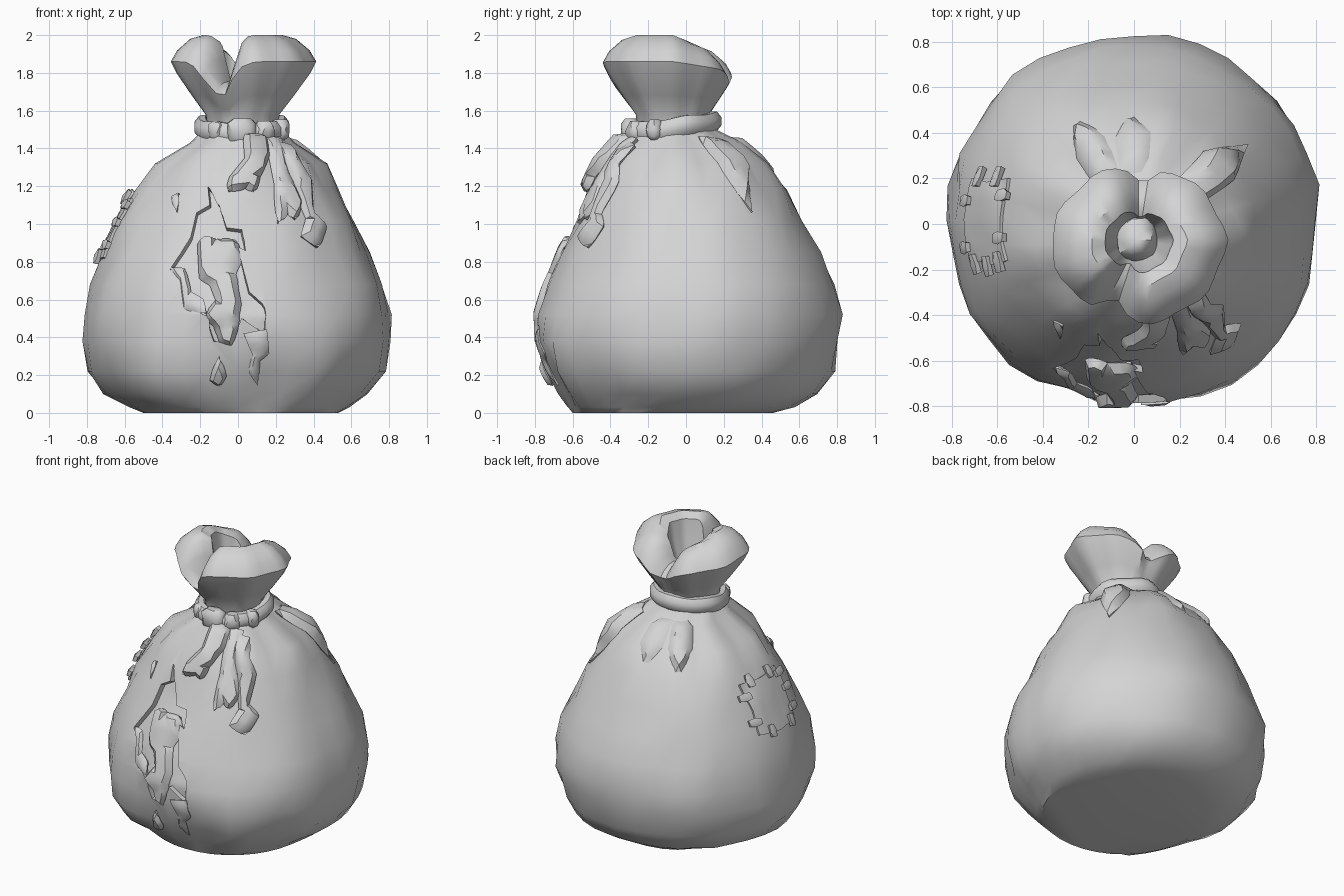
import bpy, bmesh
from math import sin, cos, pi, radians, exp, copysign
from mathutils import Vector, noise
from mathutils.bvhtree import BVHTree

if "Cube" in bpy.data.objects:
    bpy.data.objects.remove(bpy.data.objects["Cube"])

CLOTH = (0.66, 0.66, 0.66, 1)
mat = bpy.data.materials.new("grey_cloth")
mat.use_nodes = True
mat.diffuse_color = CLOTH
mat.node_tree.nodes["Principled BSDF"].inputs["Base Color"].default_value = CLOTH

parts = []
NECK = Vector((0.02, -0.07, 0))


def add_object(name, bm):
    mesh = bpy.data.meshes.new(name)
    bm.to_mesh(mesh)
    bm.free()
    mesh.materials.append(mat)
    obj = bpy.data.objects.new(name, mesh)
    bpy.context.collection.objects.link(obj)
    parts.append(obj)
    return obj


def bake(obj):
    bpy.context.view_layer.update()
    deps = bpy.context.evaluated_depsgraph_get()
    mesh = bpy.data.meshes.new_from_object(obj.evaluated_get(deps))
    obj.modifiers.clear()
    obj.data = mesh


def loft(name, rings, closed=False):
    """Skin a list of equal point rings; cap the ends unless closed."""
    bm = bmesh.new()
    loops = [[bm.verts.new(p) for p in ring] for ring in rings]
    pairs = list(zip(loops, loops[1:])) + ([(loops[-1], loops[0])] if closed else [])
    for a, b in pairs:
        for i in range(len(a)):
            j = (i + 1) % len(a)
            bm.faces.new((a[i], a[j], b[j], b[i]))
    if not closed:
        bm.faces.new(loops[0])
        bm.faces.new(loops[-1])
    bmesh.ops.recalc_face_normals(bm, faces=bm.faces)
    return add_object(name, bm)


# Sack body: z, left/right extent, front/back extent for each ring
RINGS = [(0, -.5, .53, -.6, .46), (.03, -.57, .58, -.63, .58),
         (.1, -.71, .69, -.68, .7), (.22, -.79, .78, -.74, .78),
         (.38, -.81, .805, -.775, .81), (.52, -.81, .81, -.785, .83),
         (.68, -.78, .76, -.74, .78), (.85, -.725, .7, -.67, .71),
         (1.02, -.65, .62, -.59, .62), (1.18, -.55, .53, -.52, .53),
         (1.32, -.43, .45, -.44, .42), (1.43, -.25, .29, -.35, .29),
         (1.52, -.17, .21, -.27, .12)]
# Local folds: centre, radius, depth pressed in (negative bulges out)
DENTS = [((.2, -.72, .18), .12, .06), ((-.48, -.6, .22), .2, -.06),
         ((.44, -.66, .32), .2, -.05), ((-.7, -.4, .12), .1, .03),
         ((.6, .5, .2), .12, .03)]


def power(c):
    return copysign(abs(c) ** .97, c)


body_rings = []
for z, x0, x1, y0, y1 in RINGS:
    ring = []
    pleat = .07 * exp(-((z - 1.36) / .12) ** 2)
    lump = 1 if .02 < z < 1.3 else 0
    for k in range(36):
        t = 2 * pi * k / 36
        grow = 1 + pleat * cos(9 * t + .6)
        out = Vector((cos(t), sin(t), 0))
        p = Vector(((x0 + x1) / 2 + (x1 - x0) / 2 * power(cos(t)) * grow,
                    (y0 + y1) / 2 + (y1 - y0) / 2 * power(sin(t)) * grow, z))
        push = lump * (.02 * noise.noise(p * 3.5) + .028 * noise.noise(p * 5.5))
        for centre, radius, depth in DENTS:
            push -= depth * exp(-((p - Vector(centre)).length / radius) ** 2)
        ring.append(p + out * push * lump)
    body_rings.append(ring)
body = loft("sack_body", body_rings)
bpy.context.view_layer.update()
surface = BVHTree.FromObject(body, bpy.context.evaluated_depsgraph_get())


def plate(name, outline, facing=-90, offset=0.0, puff=0.0, thick=.014, cuts=3):
    """Drape a flat outline (sideways, height) over the body from one direction."""
    a = radians(facing)
    out, side = Vector((cos(a), sin(a), 0)), Vector((-sin(a), cos(a), 0))
    bm = bmesh.new()
    face = bm.faces.new([bm.verts.new(out * 3 + side * u + Vector((0, 0, z)))
                         for u, z in outline])
    face.normal_update()
    if face.normal.dot(out) < 0:
        face.normal_flip()
    bmesh.ops.triangulate(bm, faces=bm.faces)
    bmesh.ops.subdivide_edges(bm, edges=bm.edges, cuts=cuts, use_grid_fill=True)
    for v in bm.verts:
        hit, normal, _, _ = surface.ray_cast(v.co, -out)
        if hit is None:
            hit, normal, _, _ = surface.find_nearest(v.co - out * 2.5)
        v.co = hit + normal * (offset + (0 if v.is_boundary else puff))
    obj = add_object(name, bm)
    mod = obj.modifiers.new("thickness", "SOLIDIFY")
    mod.thickness, mod.offset = thick, 1
    bake(obj)
    return obj


# Ragged tear sunk into the front
tear = plate("tear_cutter", [
    (-.16, 1.2), (-.15, 1.1), (-.22, 1.06), (-.25, .93), (-.3, .85), (-.36, .76),
    (-.3, .71), (-.28, .55), (-.17, .52), (-.13, .38), (-.03, .35), (.02, .5),
    (.14, .42), (.15, .56), (.06, .64), (.03, .76), (0, .88), (.04, .86),
    (.02, .97), (-.06, .98), (-.1, 1.1)], offset=-.035, thick=.12)
cut = body.modifiers.new("tear", "BOOLEAN")
cut.operation, cut.solver, cut.object = "DIFFERENCE", "EXACT", tear
bake(body)
parts.remove(tear)
bpy.data.objects.remove(tear)

# Torn scraps in and around the tear
plate("inner_scrap", [(-.21, .9), (-.17, .93), (-.12, .92), (-.01, .92), (.02, .82),
      (-.02, .74), (.01, .58), (-.01, .47), (-.04, .35), (-.09, .37), (-.12, .46),
      (-.18, .51), (-.11, .6), (-.14, .68), (-.2, .72)], offset=-.025, puff=.035)
plate("left_scrap", [(-.36, .77), (-.29, .76), (-.26, .64), (-.19, .6), (-.17, .53),
      (-.28, .55), (-.3, .7)], offset=-.015, puff=.015)
plate("right_scrap", [(.03, .42), (.15, .44), (.16, .32), (.11, .28), (.1, .15),
      (.06, .22), (.08, .31)], puff=.01, thick=.01)
plate("lower_scrap", [(-.1, .3), (-.07, .2), (-.1, .15), (-.14, .18)], puff=.02)
plate("upper_scrap", [(-.35, 1.14), (-.31, 1.16), (-.32, 1.06)], puff=.01, thick=.01)

# Side patch with stitches across its edges
plate("patch", [(-.2, .82), (-.02, .8), (.17, .82), (.16, .95), (.18, 1.05), (.16, 1.13),
      (-.02, 1.12), (-.2, 1.13), (-.18, .97)], facing=180, thick=.015)
STITCHES = [(-.2, .9, 1), (-.2, 1.05, 1), (.17, .88, 1), (.18, 1.0, 1), (.16, 1.09, 1),
            (-.1, .82, 0), (.1, .82, 0), (-.12, 1.13, 0), (.06, 1.13, 0)]
for u, z, across in STITCHES:
    w, h = (.04, .017) if across else (.017, .035)
    plate("stitch", [(u - w, z - h), (u + w, z - h), (u + w, z + h), (u - w, z + h)],
          facing=180, offset=.01, puff=.01, thick=.025, cuts=1)

# Loose folds of cloth hanging from the neck
plate("side_fold", [(-.07, 1.46), (.06, 1.44), (.1, 1.3), (.03, 1.06), (-.06, 1.28)],
      facing=32, offset=-.005, puff=.035)
plate("back_fold", [(-.06, 1.46), (.06, 1.46), (.08, 1.34), (.02, 1.22), (-.07, 1.34)],
      facing=90, offset=-.015, puff=.03)
plate("back_right_fold", [(-.06, 1.46), (.06, 1.46), (.07, 1.34), (0, 1.2), (-.08, 1.34)],
      facing=120, offset=-.015, puff=.03)

# Gathered mouth: two lobes parted by a shallow back notch and a deep front one
MOUTH = [(.18, 1.48), (.195, 1.58), (.27, 1.68), (.355, 1.8), (.385, 1.86), (.35, 1.92),
         (.28, 1.98), (.21, 2.0), (.15, 1.97), (.13, 1.84), (.08, 1.66)]
NOTCHES = [(85, .46, .36), (-112, .6, .28)]
mouth_rings = []
for r, z in MOUTH:
    ring = []
    lift = max(0, z - 1.55)
    flare = min(1, lift * 5)
    for k in range(40):
        t = 2 * pi * k / 40
        gap = pinch = 0
        for angle, depth, width in NOTCHES:
            d = (t - radians(angle) + pi) % (2 * pi) - pi
            gap += depth * exp(-(d / width) ** 2)
            pinch += exp(-(d / .2) ** 2)
        back, front = max(0, sin(t)), max(0, -sin(t))
        radius = r * (1 - .25 * pinch * flare) * (1 + .025 * cos(9 * t))
        radius *= 1 - (.14 * back + .05 * front) * flare
        drop = lift * (gap + .18 * back * (1 - 2 * gap))
        ring.append(NECK + Vector((radius * cos(t), radius * sin(t), z - drop)))
    mouth_rings.append(ring)
loft("gathered_mouth", mouth_rings)

# Bunched cloth inside the mouth
bm = bmesh.new()
bmesh.ops.create_icosphere(bm, subdivisions=2, radius=.1)
for v in bm.verts:
    v.co = v.co * (1 + .3 * noise.noise(v.co * 14)) + NECK + Vector((0, 0, 1.68))
add_object("inner_bunch", bm)

# Rope around the neck, slightly tilted
rope_rings = []
for k in range(28):
    t = 2 * pi * k / 28
    wobble = .006 * sin(5 * t)
    ring = []
    for j in range(8):
        a = 2 * pi * (j + .5) / 8
        r = .21 + wobble + .045 * cos(a)
        ring.append(NECK + Vector((r * cos(t), r * sin(t),
                                   1.508 + .03 * sin(t) + wobble + .056 * sin(a))))
    rope_rings.append(ring)
loft("neck_rope", rope_rings, closed=True)

# Knot lumps, turned to follow the rope
for angle, width, depth, height in [(-90, .15, .1, .14), (-58, .1, .1, .11),
                                    (-125, .08, .08, .1), (-25, .08, .09, .11)]:
    a = radians(angle)
    out, side = Vector((cos(a), sin(a), 0)), Vector((-sin(a), cos(a), 0))
    bm = bmesh.new()
    bmesh.ops.create_icosphere(bm, subdivisions=2, radius=.62)
    for v in bm.verts:
        x, y, z = [max(-.5, min(.5, c * (1 + .3 * noise.noise(v.co * 4 + out)))) for c in v.co]
        v.co = NECK + out * (.225 + y * depth) + side * x * width
        v.co.z = 1.508 + .02 * sin(a) + z * height
    add_object("rope_knot", bm)

# Frayed rope tails
plate("short_tail", [(.04, 1.46), (.14, 1.46), (.15, 1.36), (.1, 1.25), (.08, 1.17),
      (.04, 1.2), (-.05, 1.17), (-.03, 1.24), (.05, 1.34)], puff=.03, thick=.02)
plate("middle_tail", [(.15, 1.45), (.22, 1.44), (.26, 1.25), (.32, 1.12), (.3, 1.02),
      (.26, 1.06), (.21, 1.0), (.2, 1.2)], puff=.025, thick=.02)
plate("long_tail", [(.2, 1.42), (.27, 1.4), (.37, 1.22), (.38, 1.04), (.45, .98), (.41, .87),
      (.33, .93), (.36, 1.02), (.3, 1.22)], offset=.005, puff=.025, thick=.02)

# Smooth cloth with crisp folds
bpy.ops.object.select_all(action="DESELECT")
for obj in parts:
    obj.select_set(True)
bpy.context.view_layer.objects.active = body
bpy.ops.object.shade_smooth_by_angle(angle=radians(40))
